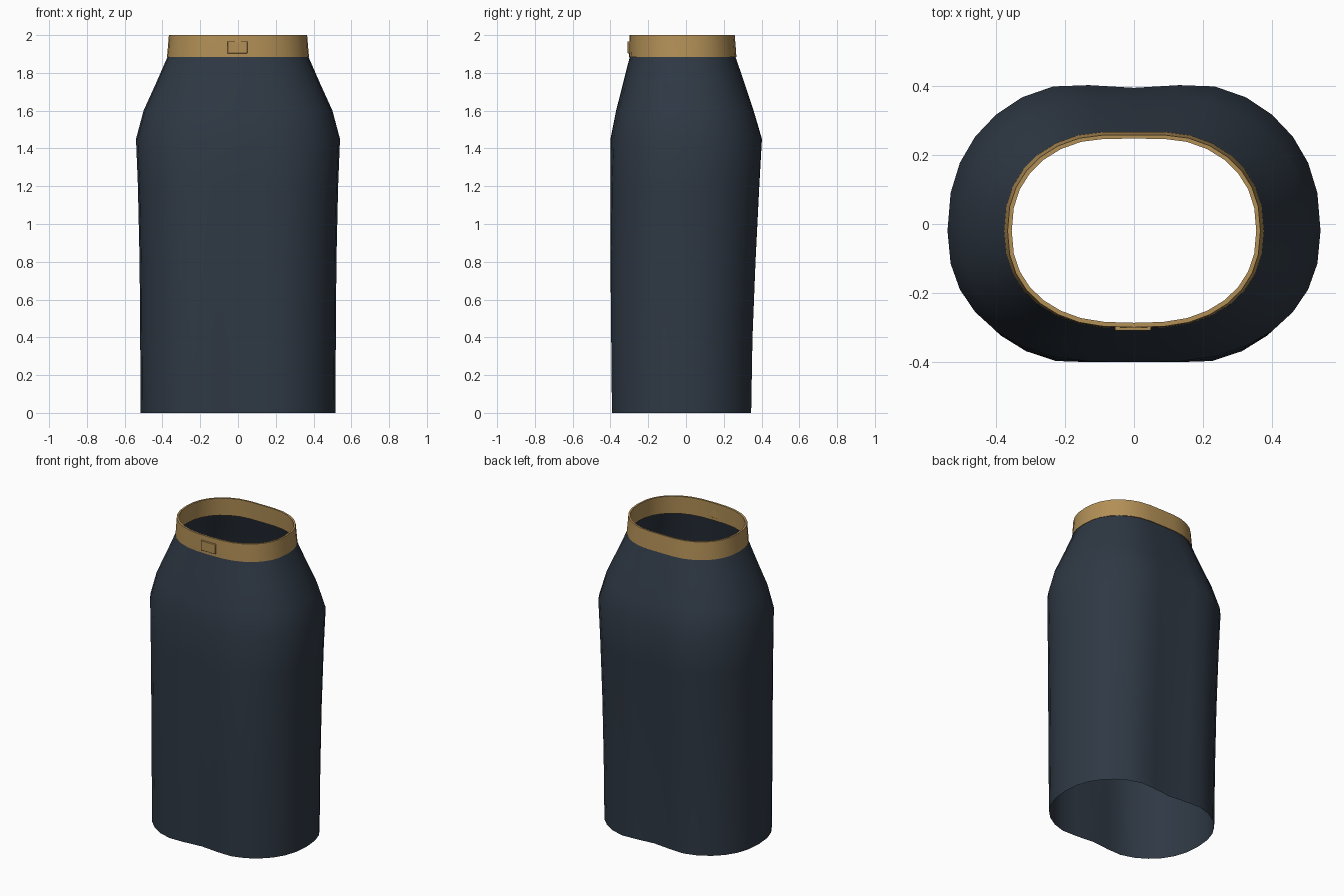
import bpy, bmesh, math

cube = bpy.data.objects.get("Cube")
if cube:
    bpy.data.objects.remove(cube, do_unlink=True)

SEGMENTS = 32
CENTRE_Y = -0.02


def make_material(name, color):
    mat = bpy.data.materials.new(name)
    mat.use_nodes = True
    mat.diffuse_color = color
    mat.node_tree.nodes["Principled BSDF"].inputs["Base Color"].default_value = color
    return mat


navy = make_material("navy cloth", (0.028, 0.04, 0.058, 1))
gold = make_material("gold trim", (0.45, 0.28, 0.095, 1))


def half_depth(c, s, dent):
    """Depth of a rounded outline with a soft hollow in its middle."""
    return abs(s) ** 0.87 - dent * math.exp(-(c / 0.29) ** 2) * abs(s)


def section(z, width, front, back, front_dent, back_dent):
    """One horizontal outline reaching exactly from front to back."""
    angles = [2 * math.pi * i / SEGMENTS for i in range(SEGMENTS)]

    def reach(dent):
        return max(half_depth(math.cos(a), math.sin(a), dent) for a in angles)

    points = []
    for a in angles:
        c, s = math.cos(a), math.sin(a)
        x = math.copysign(abs(c) ** 0.87, c) * width
        edge, dent = (back, back_dent) if s > 0 else (front, front_dent)
        y = CENTRE_Y + (edge - CENTRE_Y) * half_depth(c, s, dent) / reach(dent)
        points.append((x, y, z))
    return points


def finish(bm, name, mat):
    bmesh.ops.recalc_face_normals(bm, faces=bm.faces)
    mesh = bpy.data.meshes.new(name)
    bm.to_mesh(mesh)
    bm.free()
    mesh.materials.append(mat)
    obj = bpy.data.objects.new(name, mesh)
    bpy.context.collection.objects.link(obj)
    bpy.ops.object.select_all(action="DESELECT")
    obj.select_set(True)
    bpy.context.view_layer.objects.active = obj
    bpy.ops.object.shade_smooth_by_angle(angle=math.radians(35))
    return obj


def loft(name, rows, mat, closed=False):
    """Join outlines into a tube; closed also joins the last to the first."""
    bm = bmesh.new()
    rings = [[bm.verts.new(p) for p in section(*row)] for row in rows]
    pairs = list(zip(rings, rings[1:]))
    if closed:
        pairs.append((rings[-1], rings[0]))
    for low, high in pairs:
        for i in range(SEGMENTS):
            j = (i + 1) % SEGMENTS
            bm.faces.new((low[i], low[j], high[j], high[i]))
    return finish(bm, name, mat)


# Skirt body: height, half width, front, back, front hollow, back hollow
loft("skirt_body", [
    (0.0, 0.515, -0.392, 0.345, 0.12, 0.13),
    (0.4, 0.518, -0.396, 0.352, 0.11, 0.12),
    (0.8, 0.521, -0.40, 0.368, 0.09, 0.11),
    (1.2, 0.53, -0.40, 0.388, 0.06, 0.10),
    (1.45, 0.54, -0.40, 0.402, 0.03, 0.09),
    (1.6, 0.50, -0.37, 0.358, 0.03, 0.07),
    (1.75, 0.432, -0.332, 0.308, 0.02, 0.05),
    (1.892, 0.370, -0.296, 0.260, 0.02, 0.04),
], navy)

# Waistband: a closed ring with outer wall, rim and inner wall
loft("waistband", [
    (1.885, 0.376, -0.302, 0.267, 0.02, 0.04),
    (1.94, 0.371, -0.301, 0.263, 0.02, 0.04),
    (2.0, 0.366, -0.299, 0.258, 0.02, 0.04),
    (2.0, 0.354, -0.286, 0.247, 0.02, 0.04),
    (1.885, 0.362, -0.289, 0.253, 0.02, 0.04),
], gold, closed=True)

# Clasp plate at the front of the band
bm = bmesh.new()
bmesh.ops.create_cube(bm, size=1)
bmesh.ops.scale(bm, vec=(0.105, 0.022, 0.064), verts=bm.verts)
bmesh.ops.translate(bm, vec=(-0.003, -0.298, 1.935), verts=bm.verts)
clasp = finish(bm, "front_clasp", gold)
bevel = clasp.modifiers.new("Soft edges", "BEVEL")
bevel.width = 0.003
bevel.segments = 2
